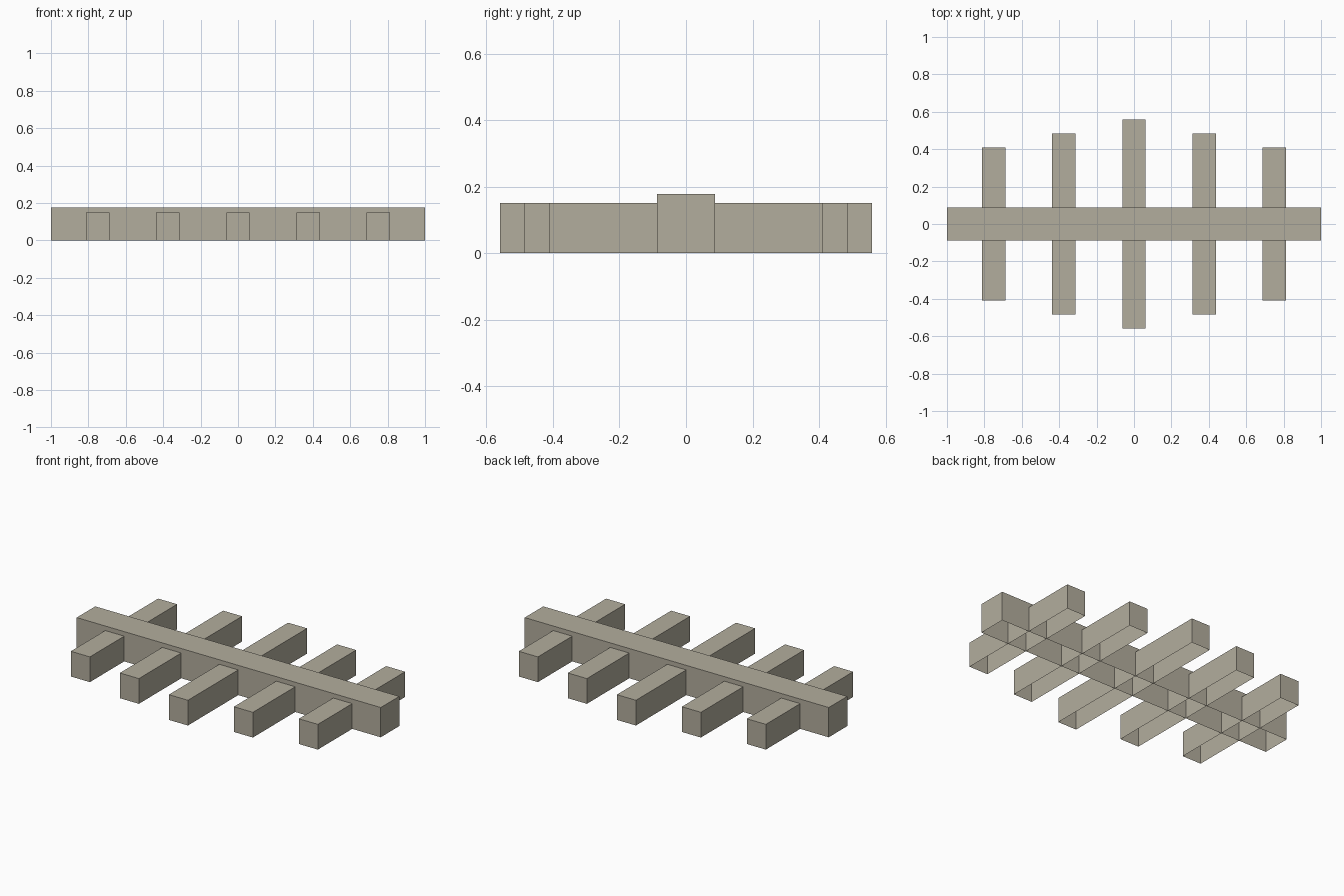
import bpy, bmesh

if "Cube" in bpy.data.objects:
    bpy.data.objects.remove(bpy.data.objects["Cube"])

stone = bpy.data.materials.new("warm_grey")
stone.diffuse_color = (0.45, 0.42, 0.34, 1)
stone.use_nodes = True
stone.node_tree.nodes["Principled BSDF"].inputs["Base Color"].default_value = stone.diffuse_color


def open_box(name, x, half_x, half_y, height):
    """Box standing on the ground with no bottom face."""
    bm = bmesh.new()
    bmesh.ops.create_cube(bm, size=1)
    for v in bm.verts:
        v.co = (v.co.x * 2 * half_x, v.co.y * 2 * half_y, (v.co.z + 0.5) * height)
    bm.normal_update()
    bottom = [f for f in bm.faces if f.normal.z < -0.9]
    bmesh.ops.delete(bm, geom=bottom, context='FACES_ONLY')
    mesh = bpy.data.meshes.new(name)
    bm.to_mesh(mesh)
    bm.free()
    mesh.materials.append(stone)
    obj = bpy.data.objects.new(name, mesh)
    obj.location.x = x
    bpy.context.collection.objects.link(obj)


# Long central beam
open_box("main_beam", 0, 1.0, 0.087, 0.177)

# Crossbars, shorter towards the ends of the beam
for i in range(-2, 3):
    open_box(f"crossbar_{i + 3}", 0.375 * i, 0.0625, 0.56 - 0.075 * abs(i), 0.15)
